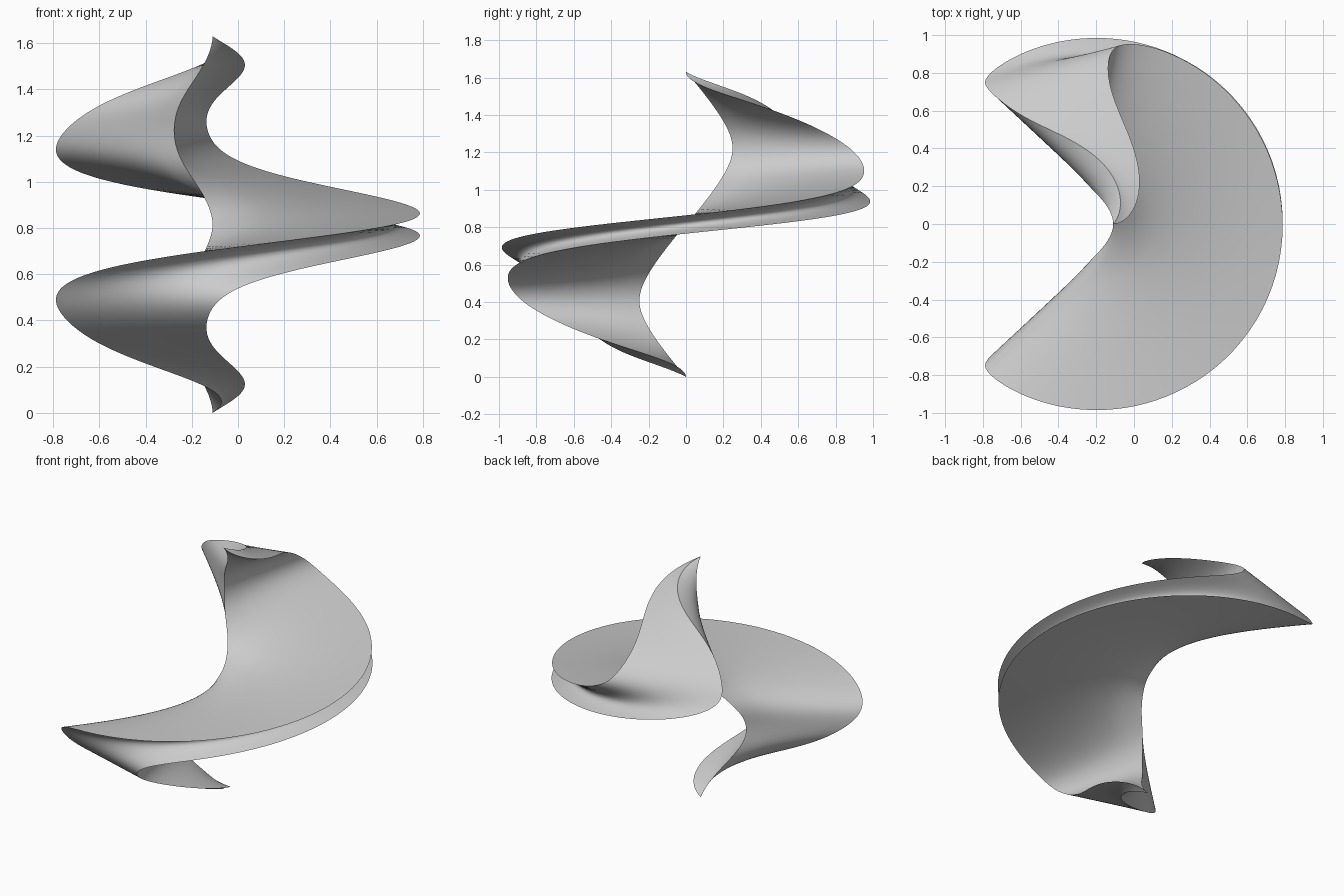
import bpy, bmesh
from math import sin, cos, pi, radians, sqrt

if "Cube" in bpy.data.objects:
    bpy.data.objects.remove(bpy.data.objects["Cube"], do_unlink=True)

HALF = 0.815      # half the height
AXIS_X = -0.2     # twist axis
LEVELS = 240      # rings along the height
ACROSS = 8        # divisions along each side of the triangle


def section(u):
    """Corners of the triangular section at u, from -1 (foot) to 1 (tip)."""
    turn = radians(117 * sin(pi * u) + 10 * sin(3 * pi * u))
    side = 0.91 * cos(pi / 2 * u)
    near = 0.09 + 0.17 * abs(sin(pi * u)) ** 2.5
    far = near + side * sqrt(3) / 2
    local = [(near, 0), (far, -side / 2), (far, side / 2)]
    return [(AXIS_X + x * cos(turn) - y * sin(turn),
             x * sin(turn) + y * cos(turn)) for x, y in local]


# Twisted triangular body, lofted through horizontal sections
bm = bmesh.new()
rings = []
for i in range(1, LEVELS):
    u = 2 * i / LEVELS - 1
    corners = section(u)
    ring = []
    for k in range(3):
        (ax, ay), (bx, by) = corners[k], corners[(k + 1) % 3]
        for j in range(ACROSS):
            t = j / ACROSS
            ring.append(bm.verts.new((ax + (bx - ax) * t, ay + (by - ay) * t,
                                      HALF * (1 + u))))
    rings.append(ring)

count = 3 * ACROSS
ridges = []
for low, high in zip(rings, rings[1:]):
    for j in range(count):
        n = (j + 1) % count
        bm.faces.new((low[j], low[n], high[n], high[j]))
    ridges += [(low[j], high[j]) for j in range(0, count, ACROSS)]

# Pointed ends
foot = bm.verts.new((AXIS_X + 0.09, 0, 0))
tip = bm.verts.new((AXIS_X + 0.09, 0, 2 * HALF))
for j in range(count):
    n = (j + 1) % count
    bm.faces.new((foot, rings[0][n], rings[0][j]))
    bm.faces.new((tip, rings[-1][j], rings[-1][n]))

# Smooth sides with the three ridges kept sharp
for face in bm.faces:
    face.smooth = True
for a, b in ridges:
    bm.edges.get((a, b)).smooth = False
bmesh.ops.recalc_face_normals(bm, faces=bm.faces)

mesh = bpy.data.meshes.new("twisted_body")
bm.to_mesh(mesh)
bm.free()
body = bpy.data.objects.new("twisted_body", mesh)
bpy.context.collection.objects.link(body)

# Plain grey material
grey = bpy.data.materials.new("light_grey")
grey.use_nodes = True
colour = (0.6, 0.6, 0.6, 1)
grey.diffuse_color = colour
grey.node_tree.nodes["Principled BSDF"].inputs["Base Color"].default_value = colour
mesh.materials.append(grey)
